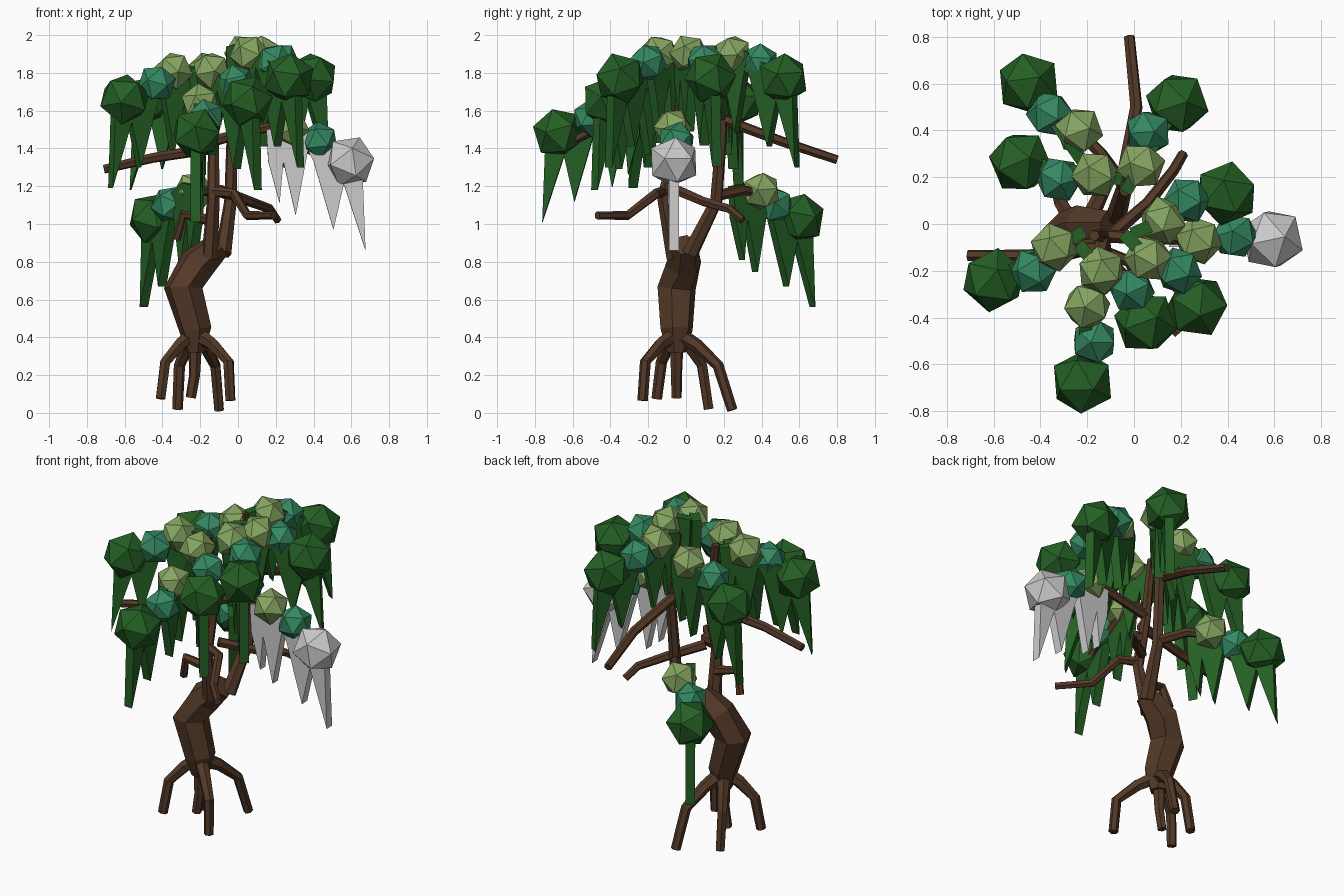
import bpy, bmesh, math, random
from mathutils import Vector, Matrix, Euler

random.seed(4)


def material(name, rgb):
    m = bpy.data.materials.new(name)
    m.diffuse_color = (*rgb, 1)
    return m


BARK = material("bark", (0.085, 0.04, 0.02))
LIGHT = material("light_leaf", (0.24, 0.38, 0.12))
TEAL = material("teal_leaf", (0.035, 0.25, 0.12))
DARK = material("dark_leaf", (0.018, 0.115, 0.018))


def add_mesh(name, bm, mat):
    bmesh.ops.recalc_face_normals(bm, faces=bm.faces)
    me = bpy.data.meshes.new(name)
    bm.to_mesh(me)
    bm.free()
    if mat:
        me.materials.append(mat)
    ob = bpy.data.objects.new(name, me)
    bpy.context.collection.objects.link(ob)
    return ob


def limb(name, pts, radii, sides=6):
    """Faceted tapered tube through the points, with closed ends."""
    pts = [Vector(p) for p in pts]
    bm = bmesh.new()
    rings, side = [], None
    for i, p in enumerate(pts):
        t = (pts[min(i + 1, len(pts) - 1)] - pts[max(i - 1, 0)]).normalized()
        if side is None:
            side = t.orthogonal()
        side = (side - t * side.dot(t)).normalized()
        up = t.cross(side)
        rings.append([bm.verts.new(p + radii[i] * (side * math.cos(a) + up * math.sin(a)))
                      for a in (2 * math.pi * k / sides for k in range(sides))])
    for a, b in zip(rings, rings[1:]):
        for k in range(sides):
            j = (k + 1) % sides
            bm.faces.new((a[k], a[j], b[j], b[k]))
    bm.faces.new(rings[0])
    bm.faces.new(rings[-1])
    return add_mesh(name, bm, BARK)


def leaf_ball(name, pos, r, mat):
    bm = bmesh.new()
    rot = Euler([random.uniform(0, 6) for _ in range(3)]).to_matrix().to_4x4()
    bmesh.ops.create_icosphere(bm, subdivisions=1, radius=r,
                               matrix=Matrix.Translation(pos) @ rot)
    return add_mesh(name, bm, mat)


# Sawtooth outline of a hanging leaf curtain: (distance outward, height) from the end ball
CURTAIN = [(-0.44, 0.17), (-0.30, 0.19), (-0.14, 0.10), (0.04, 0.0), (0.07, -0.08),
           (0.085, -0.47), (-0.03, -0.12), (-0.085, -0.36), (-0.19, 0.0), (-0.22, 0.06),
           (-0.285, -0.285), (-0.35, 0.0), (-0.37, -0.22), (-0.43, 0.0)]


def curtain(name, start, end, mat):
    d = Vector((end.x - start.x, end.y - start.y, 0)).normalized()
    n = Vector((-d.y, d.x, 0)) * 0.027
    bm = bmesh.new()
    face = bm.faces.new([bm.verts.new(end + d * s + Vector((0, 0, h)) - n) for s, h in CURTAIN])
    new = bmesh.ops.extrude_face_region(bm, geom=[face])["geom"]
    bmesh.ops.translate(bm, vec=n * 2, verts=[v for v in new if isinstance(v, bmesh.types.BMVert)])
    bmesh.ops.triangulate(bm, faces=[f for f in bm.faces if len(f.verts) > 4])
    return add_mesh(name, bm, mat)


# Trunk
limb("trunk", [(-0.225, -0.05, 0.32), (-0.225, -0.05, 0.44), (-0.29, -0.05, 0.66),
               (-0.215, -0.015, 0.79), (-0.10, -0.01, 0.89)], [0.05, 0.088, 0.105, 0.1, 0.07])

# Stilt roots: knee and tip
ROOTS = [((-0.12, 0.17, 0.25), (-0.10, 0.245, 0.015)),
         ((-0.31, 0.085, 0.25), (-0.32, 0.12, 0.02)),
         ((-0.23, -0.05, 0.20), (-0.25, -0.05, 0.08)),
         ((-0.385, -0.13, 0.27), (-0.41, -0.155, 0.075)),
         ((-0.05, -0.215, 0.27), (-0.04, -0.23, 0.065))]
for knee, tip in ROOTS:
    k = Vector(knee)
    base = Vector((-0.225, -0.05, 0.42))
    limb("root", [base, base.lerp(k, 0.5) + Vector((0, 0, 0.02)), k, tip],
         [0.045, 0.036, 0.03, 0.028])

# Two main stems
limb("left_stem", [(-0.15, -0.06, 0.82), (-0.13, -0.12, 1.14), (-0.13, -0.05, 1.42),
                   (-0.17, -0.05, 1.82)], [0.045, 0.034, 0.03, 0.024])
limb("right_stem", [(-0.08, 0.02, 0.84), (-0.04, 0.16, 1.12), (-0.03, 0.19, 1.5),
                    (-0.04, 0.14, 1.93)], [0.045, 0.034, 0.03, 0.024])

# Side branches
BRANCHES = [[(-0.05, 0.18, 1.56), (0.01, 0.50, 1.44), (-0.02, 0.80, 1.34)],
            [(-0.13, -0.10, 1.40), (-0.45, -0.135, 1.35), (-0.71, -0.135, 1.29)],
            [(-0.10, -0.05, 1.18), (0.06, 0.09, 1.12), (0.17, 0.23, 1.08), (0.21, 0.30, 1.02)],
            [(-0.13, -0.12, 1.17), (-0.02, -0.16, 1.16), (0.05, -0.31, 1.045), (0.19, -0.47, 1.045)],
            [(-0.15, -0.08, 1.02), (-0.29, -0.10, 1.05), (-0.325, -0.07, 0.92)],
            [(-0.13, -0.05, 1.44), (0.02, -0.06, 1.48), (0.20, -0.065, 1.52)],
            [(-0.13, -0.06, 1.50), (-0.18, -0.25, 1.62), (-0.18, -0.60, 1.44)],
            [(-0.04, 0.16, 1.15), (-0.14, 0.30, 1.18), (-0.24, 0.40, 1.16)]]
for pts in BRANCHES:
    limb("branch", pts, [0.03, 0.027, 0.024, 0.022])

# Leaf sprays: light, teal and end ball, each over a hanging curtain
SPRAYS = [((-0.235, 0.40, 1.175), (-0.36, 0.47, 1.10), (-0.45, 0.60, 1.03)),
          ((-0.165, 0.21, 1.81), (-0.32, 0.19, 1.745), (-0.485, 0.265, 1.65)),
          ((0.03, 0.25, 1.90), (0.06, 0.39, 1.855), (0.185, 0.515, 1.77)),
          ((0.125, 0.015, 1.90), (0.225, 0.10, 1.86), (0.395, 0.13, 1.775)),
          ((0.275, -0.07, 1.51), (0.43, -0.05, 1.44), (0.59, -0.065, 1.33)),
          ((0.06, -0.145, 1.90), (0.19, -0.20, 1.855), (0.27, -0.35, 1.77)),
          ((-0.14, -0.20, 1.81), (-0.01, -0.28, 1.745), (0.05, -0.42, 1.65)),
          ((-0.34, -0.10, 1.81), (-0.43, -0.20, 1.745), (-0.60, -0.24, 1.66)),
          ((-0.20, -0.35, 1.64), (-0.17, -0.50, 1.56), (-0.22, -0.675, 1.48))]
for i, spray in enumerate(SPRAYS):
    a, b, c = map(Vector, spray)
    end = None if i == 4 else DARK  # one spray end is left uncoloured
    leaf_ball("light_leaves", a, 0.106, LIGHT)
    leaf_ball("teal_leaves", b, 0.104, TEAL)
    leaf_ball("end_leaves", c, 0.14, end)
    curtain("leaf_curtain", b if i == 0 else a, c, end)
